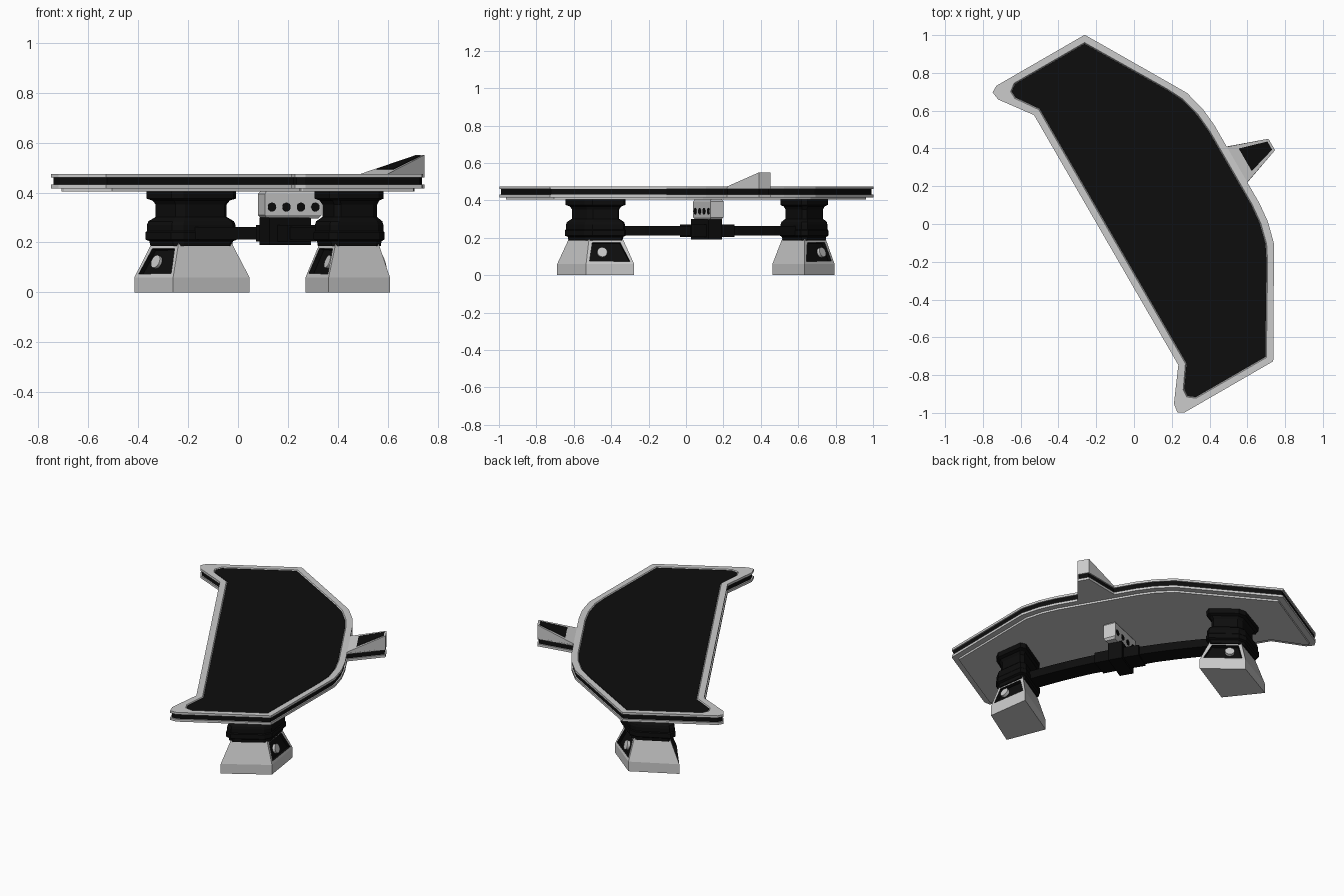
import bpy, bmesh, math
from mathutils import Vector

if "Cube" in bpy.data.objects:
    bpy.data.objects.remove(bpy.data.objects["Cube"])

ROT = math.radians(30)  # everything is built along local axes, then turned 30 degrees


def material(name, c):
    m = bpy.data.materials.new(name)
    m.diffuse_color = (c, c, c, 1)
    m.use_nodes = True
    m.node_tree.nodes["Principled BSDF"].inputs["Base Color"].default_value = m.diffuse_color
    return m


BLACK = material("black", 0.004)


def finish(name, bm, mats=()):
    bmesh.ops.recalc_face_normals(bm, faces=bm.faces)
    me = bpy.data.meshes.new(name)
    bm.to_mesh(me)
    bm.free()
    for m in mats:
        me.materials.append(m)
    ob = bpy.data.objects.new(name, me)
    ob.rotation_euler.z = ROT
    bpy.context.collection.objects.link(ob)
    return ob


def loft(rings, closed=False):
    bm = bmesh.new()
    vs = [[bm.verts.new(p) for p in r] for r in rings]
    pairs = list(zip(vs, vs[1:])) + ([(vs[-1], vs[0])] if closed else [])
    n = len(rings[0])
    for a, b in pairs:
        for j in range(n):
            k = (j + 1) % n
            bm.faces.new((a[j], a[k], b[k], b[j]))
    if not closed:
        bm.faces.new(vs[0][::-1])
        bm.faces.new(vs[-1])
    bmesh.ops.recalc_face_normals(bm, faces=bm.faces)
    return bm


def at(pts, z):
    return [(x, y, z) for x, y in pts]


def mirrored(half):
    return half + [(x, -y) for x, y in reversed(half)]


def offset(pts, d):
    """Mitred inward offset of a counter-clockwise outline."""
    out = []
    for i, p in enumerate(pts):
        p, a, b = Vector(p), Vector(pts[i - 1]), Vector(pts[(i + 1) % len(pts)])
        e, f = (p - a).normalized(), (b - p).normalized()
        n1, n2 = Vector((-e.y, e.x)), Vector((-f.y, f.x))
        q = p + (n1 + n2) * (d / (1 + n1.dot(n2)))
        out.append((q.x, q.y))
    return out


def slab(name, pts, z0, z1, mats=()):
    return finish(name, loft([at(pts, z0), at(pts, z1)]), mats)


# Table top outlines: main plan, plan with fin, recessed panel
half = [(.63, .24), (.62, .345), (.59, .46), (.543, .541), (.275, .998),
        (-.265, .998), (-.30, .978), (-.293, .93), (-.17, .764)]
plan = mirrored(half)
fin_plan = mirrored([(.842, .035), (.63, .11)] + half)
panel = mirrored([(.588, .22), (.578, .33), (.55, .44), (.507, .525), (.25, .957),
                  (-.175, .957), (-.21, .93), (-.208, .893), (-.128, .778)])

# Layered table top
slab("under_plate", offset(plan, .035), .405, .418)
slab("lower_rim", fin_plan, .417, .432)
slab("edge_band", offset(fin_plan, .008), .432, .462, [BLACK])
slab("upper_rim", fin_plan, .461, .468)
finish("raised_border", loft([at(plan, .467), at(plan, .475),
                              at(offset(panel, -.006), .475), at(panel, .467)], True))
slab("top_panel", panel, .467, .471, [BLACK])


# Wedge fin with black inlay
def slope(x):
    return .475 + (x - .63) / .212 * .075


wedge = [(.62, -.112), (.842, -.035), (.842, .035), (.62, .112)]
finish("fin_wedge", loft([at(wedge, .462), [(x, y, slope(x)) for x, y in wedge]]))
inlay = [(.68, -.069), (.83, -.025), (.83, .025), (.68, .069)]
finish("fin_inlay", loft([[(x, y, slope(x) + d) for x, y in inlay] for d in (-.004, .002)]), [BLACK])

# Legs: tapered grey foot with side windows, black stepped column above
foot = [(.006, .53), (.357, .526), (.26, .767), (-.03, .778)]
CX, CY = .155, .645


def scaled(pts, k, s):
    return [(CX + (x - CX) * k, s * (CY + (y - CY) * k)) for x, y in pts]


chamfered = []
for i, p in enumerate(foot):
    p = Vector(p)
    for q in (foot[i - 1], foot[(i + 1) % 4]):
        c = p.lerp(Vector(q), .12)
        chamfered.append((c.x, c.y))

grey = material("grey", .8)
for s, side in ((1, "back"), (-1, "front")):
    bm = loft([at(scaled(foot, 1, s), 0), at(scaled(foot, 1, s), .06), at(scaled(foot, .7, s), .195)])
    bm.faces.ensure_lookup_table()
    windows = [bm.faces[5], bm.faces[7]]
    bmesh.ops.inset_individual(bm, faces=windows, thickness=.026, depth=0)
    spots = []
    for w in windows:
        w.material_index = 1
        w.normal_update()
        spots.append((w.calc_center_median(), w.normal.copy()))
    for w in windows:
        n = w.normal.copy()
        new = bmesh.ops.extrude_discrete_faces(bm, faces=[w])["faces"][0]
        bmesh.ops.translate(bm, verts=new.verts, vec=n * -.02)
    finish(side + "_foot", bm, [grey, BLACK])
    # Round boss inside each window
    for c, n in spots:
        bm = bmesh.new()
        bmesh.ops.create_cone(bm, cap_ends=True, segments=20, radius1=.027, radius2=.027, depth=.018)
        m = n.to_track_quat('Z', 'Y').to_matrix().to_4x4()
        m.translation = c - n * .012 + Vector((0, s * .035, 0))
        bmesh.ops.transform(bm, matrix=m, verts=bm.verts)
        finish(side + "_window_boss", bm)
    profile = [(.185, .78), (.205, .80), (.212, .88), (.24, .88), (.245, .85), (.27, .85),
               (.285, .82), (.302, .68), (.352, .68), (.368, .74), (.376, .86), (.41, .86)]
    finish(side + "_column", loft([at(scaled(chamfered, k, s), z) for z, k in profile]), [BLACK])


# Curved beam between the legs
def beam(name, ymax, w, z0, z1):
    R, rings = 2.9, []
    for i in range(17):
        a = math.asin(ymax / R) * (i / 8 - 1)
        rings.append([((R + d) * math.cos(a) + .225 - R, (R + d) * math.sin(a), z)
                      for d, z in ((-w, z0), (w, z0), (w, z1), (-w, z1))])
    return finish(name, loft(rings), [BLACK])


beam("cross_beam", .62, .055, .212, .262)
beam("cross_beam_sleeve", .13, .065, .204, .27)


# Centre clamp and bracket with four bolt holes
def block(c, a, b, turn):
    ca, sa = math.cos(turn), math.sin(turn)
    return [(c[0] + ca * u * a - sa * v * b, c[1] + sa * u * a + ca * v * b)
            for u, v in ((-1, -1), (1, -1), (1, 1), (-1, 1))]


slab("centre_clamp", block((.218, 0), .096, .041, 0), .19, .30, [BLACK])
T = math.radians(-8)
outer, inner = block((.239, 0), .122, .038, T), block((.239, 0), .112, .030, T)
finish("centre_bracket", loft([at(inner, .297), at(outer, .31), at(outer, .395), at(inner, .407)]))
for i in range(4):
    for v in (-1, 1):
        u = -.092 + i * .0625
        bm = bmesh.new()
        bmesh.ops.create_cone(bm, cap_ends=True, segments=16, radius1=.018, radius2=.018, depth=.004)
        for vert in bm.verts:
            x, y, z = vert.co
            p, q = u + x, v * .038 + z
            vert.co = (.239 + math.cos(T) * p - math.sin(T) * q, math.sin(T) * p + math.cos(T) * q, .342 + y)
        finish("bracket_hole", bm, [BLACK])
